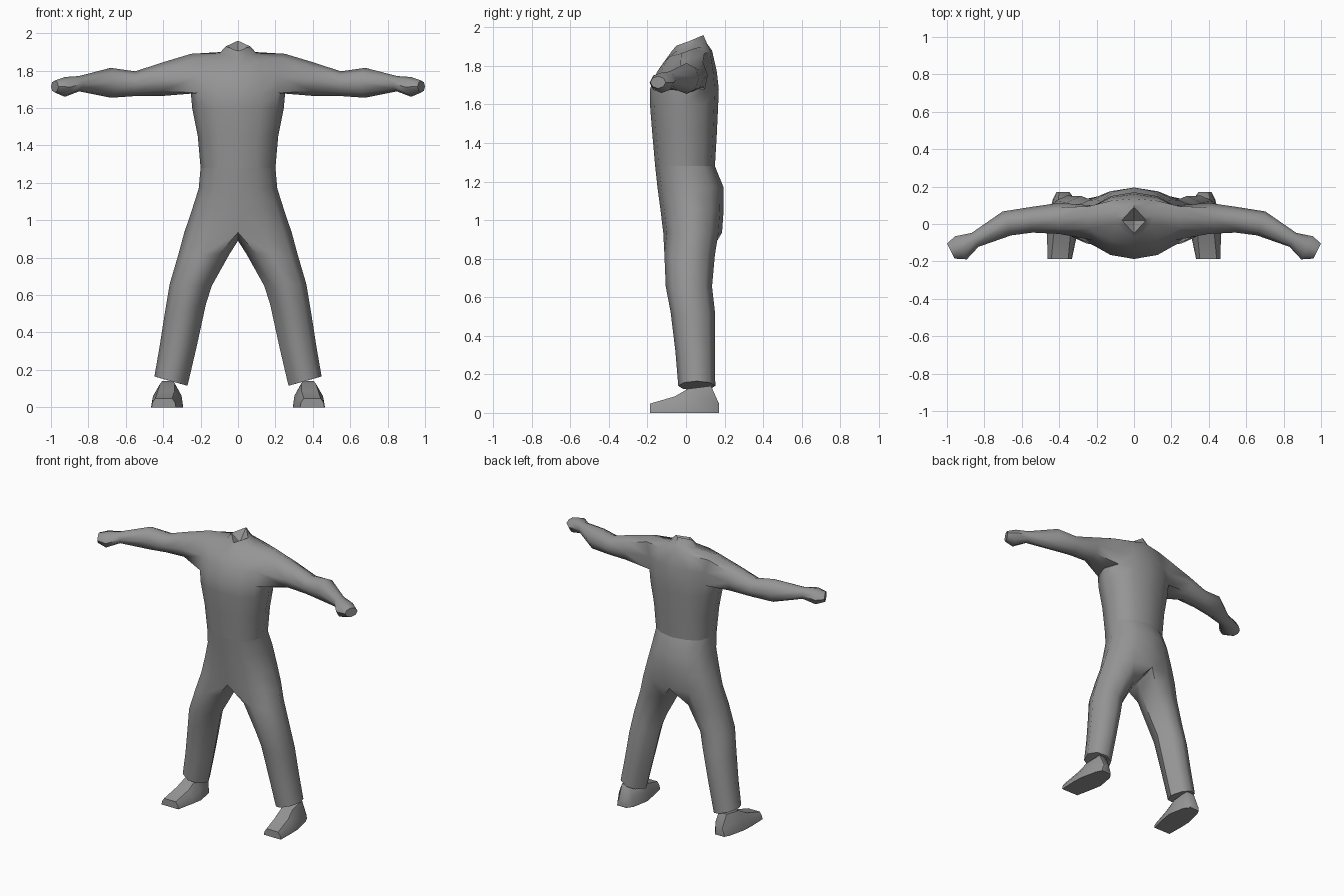
import bpy, bmesh, math

if "Cube" in bpy.data.objects:
    bpy.data.objects.remove(bpy.data.objects["Cube"])

grey = bpy.data.materials.new("plain grey")
grey.diffuse_color = (0.3, 0.3, 0.3, 1)
grey.use_nodes = True
grey.node_tree.nodes["Principled BSDF"].inputs["Base Color"].default_value = grey.diffuse_color

# body section columns: front centre, round the side, back centre
COL_X = [0, .5, .85, 1, .85, .5, 0]
COL_Y = [1, .88, .6, 0, .6, .88, 1]


def section(z, hw, yf, yb):
    """Half body cross-section, seven points from front to back."""
    yc, h = (yf + yb) / 2, (yb - yf) / 2
    return [(hw * COL_X[i], yc + h * COL_Y[i] * (-1 if i < 3 else 1), z) for i in range(7)]


def add_rows(bm, rows):
    return [[bm.verts.new(p) for p in row] for row in rows]


def bridge(bm, rows, closed=True, skip=()):
    """Join successive rows with quads."""
    for r in range(len(rows) - 1):
        a, b = rows[r], rows[r + 1]
        n = len(a)
        for i in range(n if closed else n - 1):
            j = (i + 1) % n
            quad = (a[i], a[j], b[j], b[i])
            if (r, i) in skip or all(abs(v.co.x) < 1e-5 for v in quad):
                continue
            bm.faces.new(quad)


def fan(bm, ring, centre, closed=True):
    c = bm.verts.new(centre)
    n = len(ring)
    for i in range(n if closed else n - 1):
        bm.faces.new((ring[i], ring[(i + 1) % n], c))


def finish(bm, name, angle):
    """Make a mirrored, smooth-shaded object."""
    loose = [v for v in bm.verts if not v.link_faces]
    bmesh.ops.delete(bm, geom=loose, context='VERTS')
    bmesh.ops.recalc_face_normals(bm, faces=bm.faces)
    # Outward check for open shells: the outermost face must look outward
    far = max(bm.faces, key=lambda f: f.calc_center_median().x)
    if far.normal.x < 0:
        bmesh.ops.reverse_faces(bm, faces=bm.faces)
    me = bpy.data.meshes.new(name)
    bm.to_mesh(me)
    bm.free()
    me.materials.append(grey)
    ob = bpy.data.objects.new(name, me)
    bpy.context.collection.objects.link(ob)
    bpy.ops.object.select_all(action='DESELECT')
    ob.select_set(True)
    bpy.context.view_layer.objects.active = ob
    mod = ob.modifiers.new("mirror", 'MIRROR')
    mod.use_clip = True
    mod.merge_threshold = 0.0005
    bpy.ops.object.modifier_apply(modifier=mod.name)
    bpy.ops.object.shade_smooth_by_angle(angle=math.radians(angle))


# Torso with arms
bm = bmesh.new()
shoulder = [(0, -.115, 1.82), (.12, -.085, 1.85), (.24, -.025, 1.865), (.25, .04, 1.89),
            (.24, .095, 1.865), (.12, .125, 1.875), (0, .135, 1.88)]
neck_base = [(0, -.075, 1.875), (.05, -.045, 1.88), (.09, 0, 1.885), (.1, .04, 1.892),
             (.08, .08, 1.9), (.04, .1, 1.91), (0, .11, 1.915)]
neck_rim = [(0, -.05, 1.905), (.022, -.027, 1.913), (.043, -.003, 1.922), (.065, .02, 1.93),
            (.043, .043, 1.94), (.022, .067, 1.95), (0, .09, 1.96)]
rows = add_rows(bm, [section(1.28, .2, -.16, .15), section(1.45, .215, -.175, .16),
                     section(1.6, .245, -.187, .167), section(1.68, .252, -.187, .17),
                     section(1.77, .252, -.15, .16), shoulder, neck_base, neck_rim])
bridge(bm, rows, closed=False, skip={(3, 2), (3, 3), (4, 2), (4, 3)})
fan(bm, rows[-1], (0, .02, 1.88), closed=False)

# Arm: starts on the eight-sided shoulder opening
low, mid, top = rows[3], rows[4], rows[5]
arm = [[low[2], low[3], low[4], mid[4], top[4], top[3], top[2], mid[2]]]
DIRS = [(-.7, -.7), (0, -1), (.7, -.7), (1, 0), (.7, .7), (0, 1), (-.7, .7), (-1, 0)]
# x, y, z, y radius, z radius, forward tilt
for x, y, z, ry, rz, tilt in [(.4, .03, 1.755, .083, .09, 0), (.55, .022, 1.73, .068, .066, .1),
                              (.68, .003, 1.735, .064, .08, .35), (.85, -.085, 1.73, .037, .041, .5),
                              (.925, -.127, 1.713, .062, .053, .5), (.98, -.145, 1.715, .04, .032, .5)]:
    arm.append([bm.verts.new((x + tilt * ry * a, y + ry * a, z + rz * b)) for a, b in DIRS])
bridge(bm, arm)
bm.faces.new(arm[-1])
finish(bm, "torso_and_arms", 50)

# Trousers: pelvis rows, then leg rows
LEG_X = [.2, .5, .85, 1, .85, .5, .2, 0]
LEG_Y = [-.75, -1, -.7, 0, .7, 1, .75, 0]


def leg_ring(z_out, z_in, xi, xo, yf, yb):
    yc, h = (yf + yb) / 2, (yb - yf) / 2
    return [(xi + (xo - xi) * fx, yc + h * fy, z_in + (z_out - z_in) * fx)
            for fx, fy in zip(LEG_X, LEG_Y)]


def pelvis(z, hw, yf, yb, z_in):
    return section(z, hw, yf, yb) + [(0, (yf + yb) / 2, z_in)]


bm = bmesh.new()
rows = add_rows(bm, [pelvis(1.28, .2, -.16, .15, 1.28), pelvis(1.17, .21, -.148, .195, 1.17),
                     pelvis(1.05, .248, -.132, .195, 1.05), pelvis(.935, .287, -.118, .187, .89),
                     leg_ring(.82, .82, .045, .318, -.112, .15),
                     leg_ring(.66, .65, .14, .365, -.105, .135),
                     leg_ring(.5, .55, .172, .392, -.08, .15),
                     leg_ring(.32, .32, .222, .42, -.055, .15),
                     leg_ring(.165, .115, .27, .447, -.04, .152)])
bridge(bm, rows)
fan(bm, rows[-1], (.36, .055, .14))
finish(bm, "trousers", 50)

# Shoes: sections from toe to heel (y, inner x, outer x, top z, top inset)
bm = bmesh.new()
shoe = []
for y, x0, x1, h, inset in [(-.187, .332, .462, .048, .02), (-.06, .305, .465, .085, .035),
                            (.01, .293, .462, .125, .045), (.13, .315, .435, .14, .03),
                            (.17, .345, .415, .05, .015)]:
    shoe.append([(x0, y, 0), (x0 + inset * .2, y, h * .5), (x0 + inset, y, h),
                 (x1 - inset, y, h), (x1 - inset * .2, y, h * .5), (x1, y, 0)])
shoe = add_rows(bm, shoe)
bridge(bm, shoe)
bm.faces.new(shoe[0])
bm.faces.new(shoe[-1])
finish(bm, "shoes", 45)
